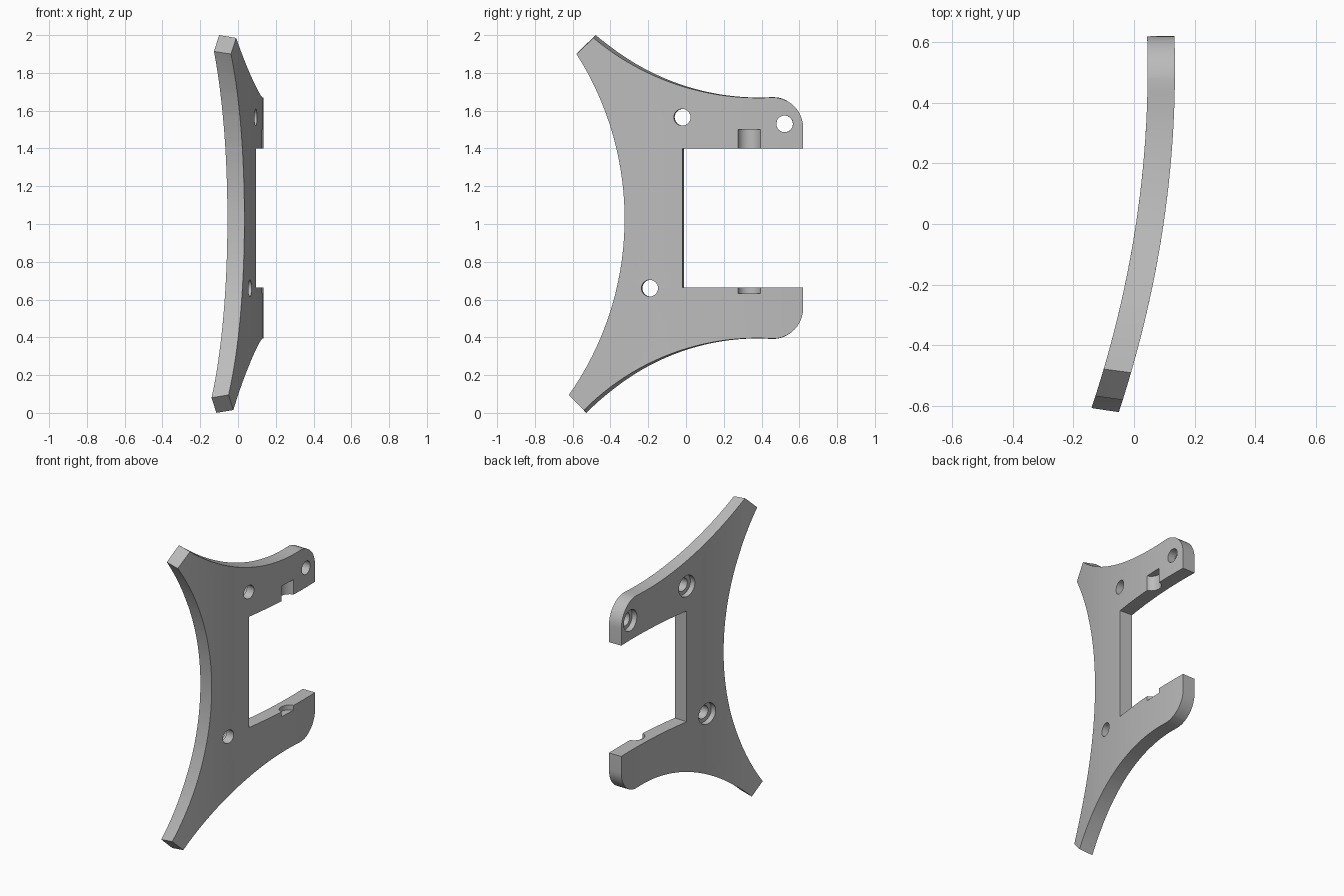
import bpy, bmesh, math
from mathutils import Vector, Matrix

cube = bpy.data.objects.get("Cube")
if cube:
    bpy.data.objects.remove(cube)

THICK = 0.09


def arc(a, m, b, n=24):
    """Points of the circular arc from a through m to b, in (y, z)."""
    (ax, ay), (mx, my), (bx, by) = a, m, b
    d = 2 * (ax * (my - by) + mx * (by - ay) + bx * (ay - my))
    sa, sm, sb = ax * ax + ay * ay, mx * mx + my * my, bx * bx + by * by
    c = Vector(((sa * (my - by) + sm * (by - ay) + sb * (ay - my)) / d,
                (sa * (bx - mx) + sm * (ax - bx) + sb * (mx - ax)) / d))
    va, vb = Vector(a) - c, Vector(b) - c
    turn = math.atan2(va.x * vb.y - va.y * vb.x, va.dot(vb))
    return [c + Matrix.Rotation(turn * i / n, 2) @ va for i in range(n + 1)]


def new_object(name, bm):
    bmesh.ops.recalc_face_normals(bm, faces=bm.faces)
    mesh = bpy.data.meshes.new(name)
    bm.to_mesh(mesh)
    bm.free()
    ob = bpy.data.objects.new(name, mesh)
    bpy.context.collection.objects.link(ob)
    return ob


def cylinder_cutter(name, centre, radius, depth, axis):
    bm = bmesh.new()
    turn = Matrix.Rotation(math.pi / 2, 4, 'Y') if axis == 'X' else Matrix()
    bmesh.ops.create_cone(bm, cap_ends=True, segments=40, radius1=radius, radius2=radius,
                          depth=depth, matrix=Matrix.Translation(centre) @ turn)
    ob = new_object(name, bm)
    ob.hide_render = True
    return ob


# Flat outline: two swept arms, concave front edge, open slot at the back
k = 0.16 * (1 - math.sqrt(0.5))
outline = arc((-0.49, 1.985), (-0.06, 1.742), (0.46, 1.67))
outline += arc((0.46, 1.67), (0.62 - k, 1.67 - k), (0.62, 1.51), 10)[1:]
outline += [(0.62, 1.4), (-0.018, 1.4), (-0.018, 0.663), (0.62, 0.663)]
outline += arc((0.62, 0.553), (0.62 - k, 0.393 + k), (0.46, 0.393), 10)
outline += arc((0.46, 0.393), (-0.06, 0.32), (-0.54, 0.015))[1:]
outline += arc((-0.62, 0.095), (-0.325, 1.02), (-0.58, 1.9), 32)

bm = bmesh.new()
face = bm.faces.new([bm.verts.new((0, y, z)) for y, z in outline])
extruded = bmesh.ops.extrude_face_region(bm, geom=[face])["geom"]
bmesh.ops.translate(bm, vec=(-THICK, 0, 0),
                    verts=[v for v in extruded if isinstance(v, bmesh.types.BMVert)])
plate = new_object("curved_bracket_plate", bm)

# Screw holes with counterbores on the inner face
cutters = []
for y, z in ((-0.02, 1.565), (0.522, 1.53), (-0.192, 0.66)):
    cutters.append(cylinder_cutter("hole_cutter", (0, y, z), 0.044, 0.5, 'X'))
    cutters.append(cylinder_cutter("counterbore_cutter", (-THICK, y, z), 0.07, 0.07, 'X'))

# Round notches on the outer face at the slot edges
for z, height in ((1.4, 0.2), (0.663, 0.064)):
    cutters.append(cylinder_cutter("notch_cutter", (0.015, 0.335, z), 0.062, height, 'Z'))

for cutter in cutters:
    mod = plate.modifiers.new("cut", 'BOOLEAN')
    mod.operation = 'DIFFERENCE'
    mod.solver = 'EXACT'
    mod.object = cutter

bpy.context.view_layer.update()
flat = plate.evaluated_get(bpy.context.evaluated_depsgraph_get())
bm = bmesh.new()
bm.from_mesh(flat.to_mesh())
flat.to_mesh_clear()
plate.modifiers.clear()
for cutter in cutters:
    bpy.data.objects.remove(cutter)

# Slice into strips, then bend the plate around a vertical axis
bmesh.ops.triangulate(bm, faces=bm.faces)
for i in range(1, 25):
    bmesh.ops.bisect_plane(bm, geom=bm.verts[:] + bm.edges[:] + bm.faces[:], dist=1e-5,
                           plane_co=(0, -0.62 + i * 0.05, 0), plane_no=(0, 1, 0))
for v in bm.verts:
    x, y, z = v.co
    t = -x / THICK
    flare = min(1, max(0, (abs(z - 1.03) - 0.6) / 0.3))
    v.co = (0.135 - (y - 0.51) ** 2 / 6.9 + x,
            y + t * 0.012 * (0.5 - y),
            z + t * 0.015 * math.copysign(flare, z - 1.03))
bmesh.ops.recalc_face_normals(bm, faces=bm.faces)
bm.to_mesh(plate.data)
bm.free()

# Single plain grey
grey = bpy.data.materials.new("plain_grey")
grey.use_nodes = True
colour = (0.5, 0.5, 0.5, 1)
grey.diffuse_color = colour
grey.node_tree.nodes["Principled BSDF"].inputs["Base Color"].default_value = colour
plate.data.materials.clear()
plate.data.materials.append(grey)
for poly in plate.data.polygons:
    poly.material_index = 0

bpy.ops.object.select_all(action='DESELECT')
plate.select_set(True)
bpy.context.view_layer.objects.active = plate
bpy.ops.object.shade_smooth_by_angle(angle=math.radians(30))
